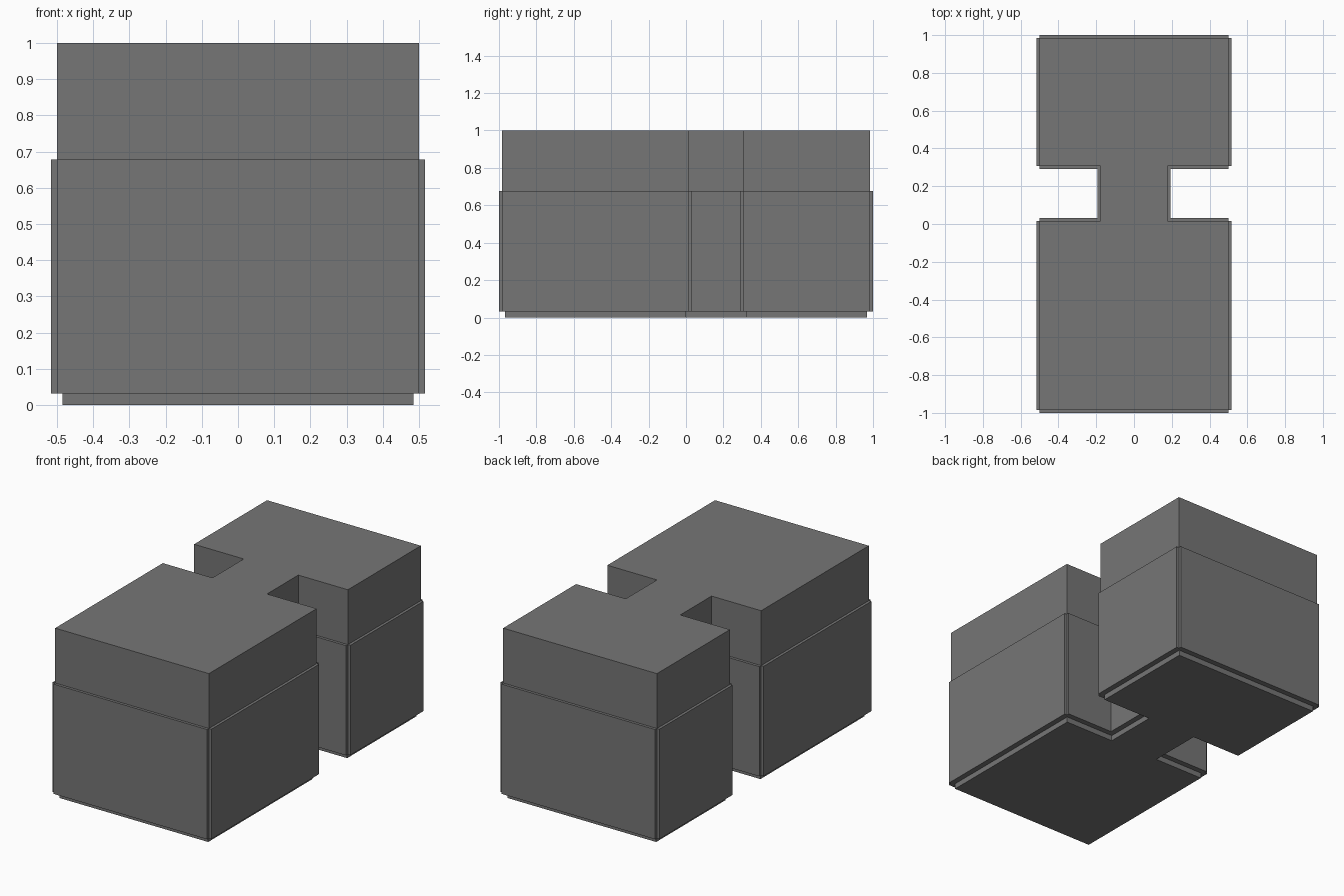
import bpy, bmesh
from mathutils import Vector

if "Cube" in bpy.data.objects:
    bpy.data.objects.remove(bpy.data.objects["Cube"])

U = 2 / 62          # base grid unit
T = U / 2           # panel thickness

# Dark grey for every part
grey = bpy.data.materials.new("dark_grey")
grey.diffuse_color = (0.18, 0.18, 0.18, 1)
grey.use_nodes = True
grey.node_tree.nodes["Principled BSDF"].inputs["Base Color"].default_value = grey.diffuse_color


def prism(name, pts, z0, z1):
    """Extrude a counter-clockwise plan outline from z0 to z1."""
    bm = bmesh.new()
    face = bm.faces.new([bm.verts.new((x, y, z0)) for x, y in pts])
    top = bmesh.ops.extrude_face_region(bm, geom=[face], use_keep_orig=True)["geom"]
    bmesh.ops.translate(bm, vec=(0, 0, z1 - z0),
                        verts=[v for v in top if isinstance(v, bmesh.types.BMVert)])
    bmesh.ops.recalc_face_normals(bm, faces=bm.faces[:])
    mesh = bpy.data.meshes.new(name)
    bm.to_mesh(mesh)
    bm.free()
    mesh.materials.append(grey)
    obj = bpy.data.objects.new(name, mesh)
    bpy.context.collection.objects.link(obj)
    return obj


def outline(inset):
    """H-shaped plan with a notch on both sides, shrunk by inset."""
    w, n, e = 15.5 * U - inset, 5.5 * U - inset, 30.5 * U - inset
    lo, hi = 0.5 * U - inset, 9.5 * U + inset
    right = [(w, -e), (w, lo), (n, lo), (n, hi), (w, hi), (w, e)]
    return right + [(-x, y) for x, y in reversed(right)]


# Main body and the recessed plinth below it
body = outline(0)
prism("body", body, U, 1.0)
prism("plinth", outline(T), 0, U)

# Thin cladding panel on every side wall, leaving outer corners open
for i, p in enumerate(body):
    a, b = Vector(p), Vector(body[(i + 1) % len(body)])
    d = (b - a).normalized()
    out = Vector((d.y, -d.x)) * T
    if abs(a.x) < 6 * U and abs(b.x) < 6 * U:   # inner notch wall sits between its neighbours
        a, b = a + d * T, b - d * T
    prism(f"side_panel_{i + 1}", [a, a + out, b + out, b], U, 21 * U)
